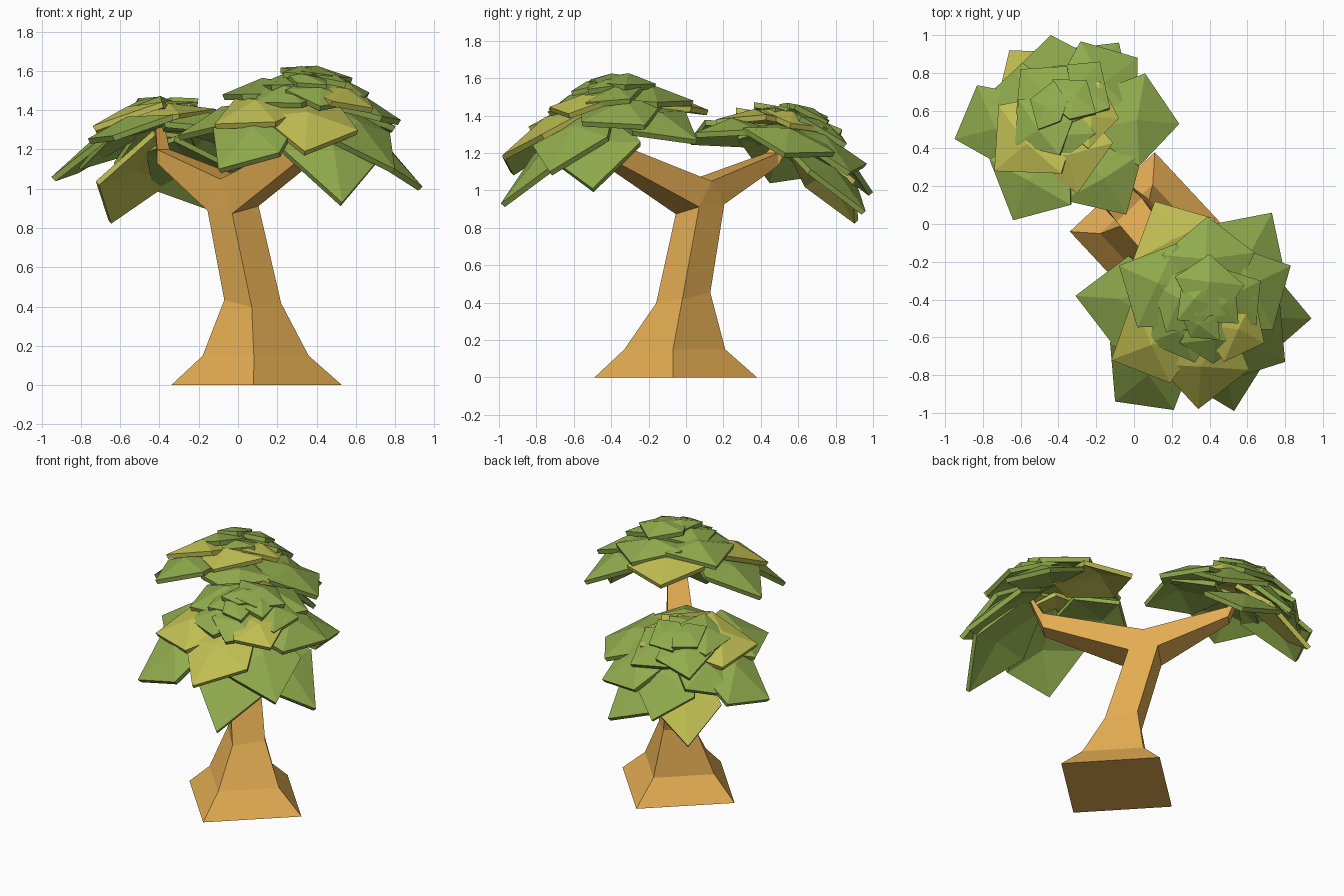
import bpy, bmesh, math, random
from mathutils import Vector

random.seed(4)
cube = bpy.data.objects.get("Cube")
if cube:
    bpy.data.objects.remove(cube, do_unlink=True)


def material(name, rgb):
    m = bpy.data.materials.new(name)
    m.use_nodes = True
    m.diffuse_color = (*rgb, 1)
    bsdf = m.node_tree.nodes["Principled BSDF"]
    bsdf.inputs["Base Color"].default_value = (*rgb, 1)
    bsdf.inputs["Roughness"].default_value = 0.9
    return m


wood = material("warm wood", (0.77, 0.415, 0.085))
green = material("leaf green", (0.285, 0.41, 0.075))
olive = material("yellow leaf", (0.53, 0.52, 0.085))


def make_object(name, bm, materials):
    bmesh.ops.recalc_face_normals(bm, faces=bm.faces)
    mesh = bpy.data.meshes.new(name)
    bm.to_mesh(mesh)
    bm.free()
    for m in materials:
        mesh.materials.append(m)
    obj = bpy.data.objects.new(name, mesh)
    bpy.context.collection.objects.link(obj)
    return obj


def bridge(bm, a, b):
    for i in range(len(a)):
        j = (i + 1) % len(a)
        bm.faces.new((a[i], a[j], b[j], b[i]))


def build_trunk():
    bm = bmesh.new()
    # Square rings: centre x, centre y, z, half diagonal, lean in x and y
    rings = []
    for cx, cy, z, h, lx, ly in [(0.095, -0.055, 0, 0.435, 0, 0),
                                 (0.09, -0.06, 0.15, 0.27, 0, 0),
                                 (0.075, -0.015, 0.425, 0.145, -0.05, 0.2),
                                 (-0.025, 0.075, 0.9, 0.13, 0.1, 0.2)]:
        ring = []
        for k in range(4):
            a = math.radians(90 * k - 2)
            dx, dy = h * math.cos(a), h * math.sin(a)
            ring.append(bm.verts.new((cx + dx, cy + dy, z + lx * dx + ly * dy)))
        rings.append(ring)
    for a, b in zip(rings, rings[1:]):
        bridge(bm, a, b)
    bm.faces.new(rings[0])

    # Fork: a saddle ridge with one tapered, upturned branch on each side
    east, north, west, south = rings[-1]
    ridge = []
    for a, b in ((east, north), (west, south)):
        p = (a.co + b.co) / 2
        ridge.append(bm.verts.new((p.x, p.y, 1.05)))
        bm.faces.new((a, b, ridge[-1]))
    side = Vector((1, 1, 0)).normalized()
    up = Vector((0, 0, 1))
    for low_a, low_b, stations in (
            (east, south, [((0.37, -0.43, 1.16), 0.06, 0.1),
                           ((0.42, -0.5, 1.38), 0.035, 0.04)]),
            (north, west, [((-0.38, 0.46, 1.13), 0.045, 0.07),
                           ((-0.4, 0.56, 1.3), 0.03, 0.04)])):
        loop = [low_a, ridge[0], ridge[1], low_b]
        for low, half, depth in stations:
            c = Vector(low)
            end = [bm.verts.new(c + side * half * s + up * depth * h)
                   for s, h in ((1, 0), (1, 1), (-1, 1), (-1, 0))]
            bridge(bm, loop, end)
            loop = end
        bm.faces.new(loop)
    make_object("trunk", bm, [wood])


def add_leaf(bm, hub, tilt, tip, colour):
    # A folded pentagon pointing outward, lying on a tilted dome
    tip = Vector(tip)
    out = Vector((tip.x - hub.x, tip.y - hub.y, 0))
    radius = out.length
    out.normalize()
    across = Vector((-out.y, out.x, 0))
    length = min(radius * 1.05, 0.5)
    half = 0.07 + 0.35 * length
    ceiling = max(hub.z + 0.3 * max(0.6 - radius, 0), tip.z + 0.02)
    slope = 0.25 + 0.5 * radius + out.dot(tilt)
    rise = min(slope * length, ceiling - tip.z)
    roll = across.dot(tilt) * 0.6

    def point(t, w, bulge):
        p = tip - out * length * (1 - t) + across * half * w
        p.z = tip.z + rise * (1 - t) + bulge * length - roll * half * w
        return bm.verts.new(p)

    jitter = [random.uniform(-0.08, 0.08) for _ in range(3)]
    middle = point(0.55, jitter[0], 0.15)
    rim = [point(0, -0.4, 0), point(0.56 + jitter[1], -1, 0.04),
           point(1, 0, 0),
           point(0.56 + jitter[2], 1, 0.04), point(0, 0.4, 0)]
    for a, b in zip(rim, rim[1:] + rim[:1]):
        bm.faces.new((middle, a, b)).material_index = colour


def build_canopy(name, hub, tilt, green_tips, olive_tips):
    bm = bmesh.new()
    for colour, tips in enumerate((green_tips, olive_tips)):
        for tip in tips:
            add_leaf(bm, Vector(hub), Vector(tilt), tip, colour)
    obj = make_object(name, bm, [green, olive])
    # Every leaf fan faces up, so thickness grows downward
    for poly in obj.data.polygons:
        if poly.normal.z < 0:
            poly.flip()
    plate = obj.modifiers.new("leaf thickness", "SOLIDIFY")
    plate.thickness = 0.03
    plate.offset = -1


build_trunk()

# Leaf tips: outer leaves first, then the inner and crown leaves
build_canopy("front_canopy", (0.4, -0.47, 1.44), (0.25, -0.35, 0), [
    (0.94, -0.5, 1.01), (0.73, 0.06, 1.27), (0.39, 0.04, 1.48),
    (-0.08, -0.22, 1.48), (-0.31, -0.38, 1.27), (-0.1, -0.94, 1.1),
    (0.53, -0.99, 0.93), (0.8, -0.73, 1.1), (0.83, -0.22, 1.35),
    (0.1, -0.32, 1.53), (0.4, -0.16, 1.57), (0.67, -0.3, 1.49),
    (0.42, -0.74, 1.42), (0.08, -0.63, 1.44),
    (0.25, -0.33, 1.6), (0.54, -0.38, 1.56), (0.3, -0.6, 1.54),
], [(0.11, 0.12, 1.43), (-0.12, -0.72, 1.33), (0.34, -0.98, 1.19),
    (0.69, -0.63, 1.41)])

build_canopy("back_canopy", (-0.38, 0.6, 1.33), (-0.25, 0.5, 0), [
    (-0.95, 0.45, 1.06), (-0.64, 0.02, 1.27), (-0.04, 0.05, 1.31),
    (-0.82, 0.64, 1.12), (-0.44, 1.0, 0.99), (-0.08, 0.96, 0.89),
    (0.02, 0.88, 1.1), (0.24, 0.53, 1.2),
    (-0.63, 0.42, 1.38), (-0.6, 0.82, 1.25), (-0.18, 0.86, 1.25),
    (-0.35, 0.36, 1.43), (-0.25, 0.76, 1.37), (-0.55, 0.66, 1.39),
], [(-0.3, 0.16, 1.38), (-0.74, 0.28, 1.32), (-0.66, 0.92, 0.84),
    (-0.08, 0.56, 1.36)])
